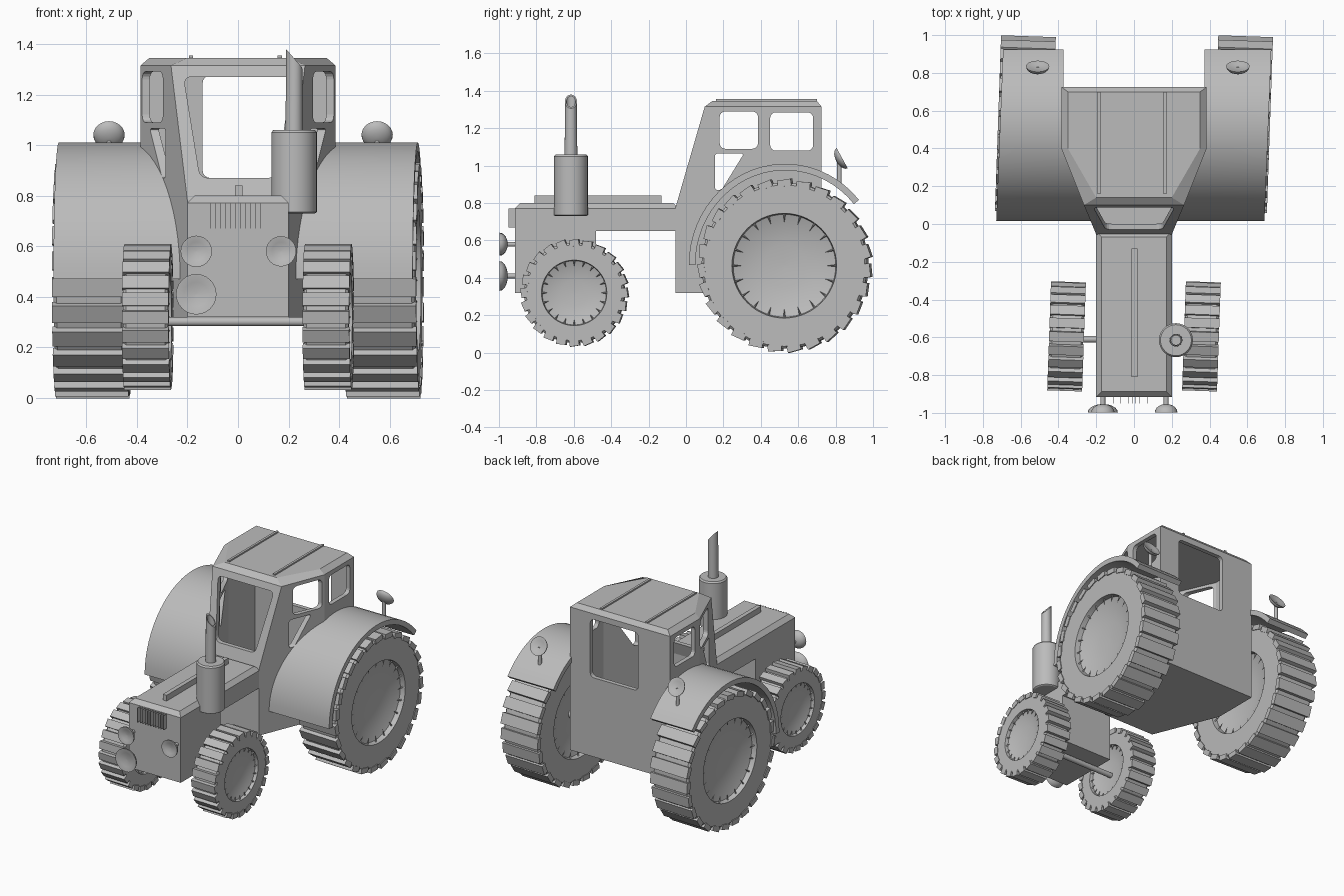
import bpy, bmesh
from math import sin, cos, pi, radians
from mathutils import Matrix, Vector

old = bpy.data.objects.get("Cube")
if old:
    bpy.data.objects.remove(old)

grey = bpy.data.materials.new("plain_grey")
grey.use_nodes = True
grey.diffuse_color = (0.5, 0.5, 0.5, 1)
grey.node_tree.nodes["Principled BSDF"].inputs["Base Color"].default_value = (0.5, 0.5, 0.5, 1)

T = Matrix.Translation
R = Matrix.Rotation


def finish(name, bm, M=Matrix(), smooth=True):
    bmesh.ops.recalc_face_normals(bm, faces=bm.faces)
    bm.transform(M)
    mesh = bpy.data.meshes.new(name)
    bm.to_mesh(mesh)
    bm.free()
    mesh.materials.append(grey)
    ob = bpy.data.objects.new(name, mesh)
    bpy.context.collection.objects.link(ob)
    if smooth:
        bpy.ops.object.select_all(action='DESELECT')
        ob.select_set(True)
        bpy.context.view_layer.objects.active = ob
        bpy.ops.object.shade_smooth_by_angle(angle=radians(30))
    return ob


def loft_bm(rings):
    """Skin a list of equal-length point rings and cap both ends."""
    bm = bmesh.new()
    vs = [[bm.verts.new(p) for p in ring] for ring in rings]
    n = len(vs[0])
    for a, b in zip(vs, vs[1:]):
        for i in range(n):
            j = (i + 1) % n
            bm.faces.new((a[i], a[j], b[j], b[i]))
    bm.faces.new(vs[0])
    bm.faces.new(vs[-1])
    return bm


def lathe(name, profile, M=Matrix(), n=32):
    """Turn (radius, height) points around local z."""
    rings = [[(r * cos(2 * pi * i / n), r * sin(2 * pi * i / n), h) for i in range(n)]
             for r, h in profile]
    return finish(name, loft_bm(rings), M)


def prism_bm(pts, axis, lo, hi, rounding=0):
    """Extrude a 2D outline along x or y, optionally rounding its corners."""
    def place(p, t):
        return (t, p[0], p[1]) if axis == 'x' else (p[0], t, p[1])
    bm = loft_bm([[place(p, t) for p in pts] for t in (lo, hi)])
    if rounding:
        k = 'xyz'.index(axis)
        edges = [e for e in bm.edges if abs(e.verts[0].co[k] - e.verts[1].co[k]) > 1e-4]
        bmesh.ops.bevel(bm, geom=edges, offset=rounding, segments=4, affect='EDGES', profile=0.5)
    return bm


def box(name, lo, hi):
    pts = [(lo[1], lo[2]), (hi[1], lo[2]), (hi[1], hi[2]), (lo[1], hi[2])]
    return finish(name, prism_bm(pts, 'x', lo[0], hi[0]), smooth=False)


def cut(ob, cutter):
    cutter.hide_render = True
    mod = ob.modifiers.new("cut", 'BOOLEAN')
    mod.operation, mod.solver, mod.object = 'DIFFERENCE', 'EXACT', cutter
    bpy.context.view_layer.objects.active = ob
    bpy.ops.object.modifier_apply(modifier=mod.name)
    bpy.data.objects.remove(cutter)


def rod(name, a, b, r):
    a, b = Vector(a), Vector(b)
    d = b - a
    M = T(a) @ d.to_track_quat('Z', 'Y').to_matrix().to_4x4()
    return lathe(name, [(r, 0), (r, d.length)], M, 16)


# Hood: stepped side outline with chamfered top edges
hood = prism_bm([(-.915, .32), (-.48, .32), (-.48, .65), (-.04, .65), (-.04, .8), (-.915, .8)],
                'x', -.2, .2)
top = [e for e in hood.edges if all(v.co.z > .79 for v in e.verts)]
bmesh.ops.bevel(hood, geom=top, offset=.028, segments=1, affect='EDGES')
finish("hood", hood, smooth=False)
box("hood_ridge", (-.012, -.81, .79), (.018, -.13, .84))

# Grille: thin upright slats
for i in range(11):
    x = -.11 + i * .02
    box("grille_slat", (x - .001, -.95, .67), (x + .001, -.91, .77))


# Cab shell: tapered plan, sloping windscreen, chamfered roof
def plan(z, front, side, back, mid=.4):
    half = [front, (side, mid), (side, back)]
    return [(x, y, z) for x, y in half] + [(-x, y, z) for x, y in reversed(half)]


cab = finish("cab", loft_bm([
    plan(.32, (.2, -.055), .385, .725), plan(.78, (.2, -.055), .385, .725),
    plan(1.315, (.265, .1), .385, .725), plan(1.345, (.2, .14), .35, .7)]), smooth=False)
cut(cab, finish("cab_hollow", loft_bm([
    plan(.36, (.172, -.025), .355, .695), plan(.78, (.172, -.025), .355, .695),
    plan(1.31, (.235, .13), .355, .695)]), smooth=False))

windows = [
    ('x', -.6, .6, [(.18, 1.09), (.385, 1.09), (.385, 1.29), (.18, 1.29)]),
    ('x', -.6, .6, [(.45, 1.08), (.68, 1.08), (.68, 1.285), (.45, 1.285)]),
    ('x', -.6, .6, [(.155, .87), (.19, .87), (.31, 1.065), (.155, 1.065)]),
    ('y', -.2, .3, [(-.15, .87), (.15, .87), (.215, 1.27), (-.215, 1.27)]),
    ('y', .6, .9, [(-.14, .87), (.23, .87), (.23, 1.275), (-.14, 1.275)]),
]
for axis, lo, hi, pts in windows:
    cut(cab, finish("window_cutter", prism_bm(pts, axis, lo, hi, .015 if pts[1][0] == .19 else .03),
                    smooth=False))
for x in (-.185, .165):
    box("roof_strip", (x - .008, .16, 1.335), (x + .008, .7, 1.355))


# Fenders: curved sheets whose inner edge follows the cab wall
def fender(s):
    rings = []
    for i in range(25):
        a = radians(180 - 140 * i / 24)
        ring = []
        for outer, drop in ((0, 0), (1, 0), (1, .035), (0, .035)):
            y = .53 + (.515 - drop) * cos(a)
            z = .47 + (.54 - drop) * sin(a)
            inner = min(.385, .2 + (y + .055) * .406) - .012
            x = s * .71 + .04 * (y - .5) if outer else s * inner
            ring.append((x, y, z))
        rings.append(ring)
    finish("fender", loft_bm(rings))


# Wheels: turned tyre with dished hub, tilted lugs and rim teeth
def wheel(name, pos, rad, rim, width, lugs):
    M = T(pos) @ R(radians(-2), 4, 'Z')
    h = width * .48
    body = rad - .022
    side = [(.01, h * .45), (rim * .4, h * .48), (rim * .75, h * .58), (rim * .98, h * .75),
            (rim, h), (body - .012, h), (body, h - .012)]
    profile = side + [(r, -x) for r, x in reversed(side)]
    lathe(name + "_tyre", profile, M @ R(pi / 2, 4, 'Y'), 56)
    bm = bmesh.new()
    pitch = 2 * pi * rad / lugs
    for i in range(lugs):
        bmesh.ops.create_cube(bm, size=1, matrix=R(2 * pi * i / lugs, 4, 'X') @ T((0, 0, rad - .0225))
                              @ R(radians(9), 4, 'X') @ Matrix.Diagonal((width, pitch * .68, .035, 1)))
    finish(name + "_lugs", bm, M, smooth=False)
    bm = bmesh.new()
    for i in range(20):
        for s in (-1, 1):
            bmesh.ops.create_cone(bm, segments=4, radius1=.007, radius2=0, depth=rim * .18,
                                  matrix=R(2 * pi * i / 20, 4, 'X')
                                  @ T((s * h * .85, 0, rim * .91)) @ R(pi, 4, 'X'))
    finish(name + "_rim_teeth", bm, M, smooth=False)


# Lamps: domed shell with a sunken lens, face along the given direction
def lamp(name, pos, face, r, depth):
    M = T(pos) @ Vector(face).to_track_quat('Z', 'Y').to_matrix().to_4x4()
    dome = [(r * sin(a), -depth * cos(a)) for a in (radians(5 + 17 * i) for i in range(6))]
    lathe(name, dome + [(r * .93, 0), (r * .6, -depth * .2), (.004, -depth * .3)], M, 24)


for s in (-1, 1):
    fender(s)
    wheel("rear_wheel", (s * .575, .53, .465), .465, .28, .29, 27)
    wheel("front_wheel", (s * .357, -.595, .32), .29, .175, .185, 24)
    x = .02 + s * .53
    lamp("rear_lamp", (x, .835, 1.04), (0, .88, .48), .062, .035)
    rod("rear_lamp_stem", (x, .82, .9), (x, .82, 1.03), .012)
rod("front_axle", (-.34, -.61, .302), (.34, -.61, .302), .018)
rod("rear_axle", (-.52, .53, .465), (.52, .53, .465), .03)

for x, z, r in ((-.165, .58, .062), (.17, .58, .06), (-.165, .41, .08)):
    lamp("headlight", (x, -.998, z), (0, -1, 0), r, .045)
    rod("headlight_stem", (x, -.96, z), (x, -.9, z), .013)

# Exhaust: muffler drum and a hollow pipe with a slanted mouth
E = T((.222, -.615, 0))
lathe("muffler", [(.082, .73), (.09, .735), (.09, 1.05), (.082, 1.06)], E)


def pipe_ring(r, z, slant):
    return [(r * cos(a), r * sin(a), z - slant * r * cos(a))
            for a in (2 * pi * i / 24 for i in range(24))]


finish("exhaust_pipe", loft_bm([pipe_ring(.034, 1.04, 0), pipe_ring(.032, 1.343, 1.15),
                                pipe_ring(.025, 1.343, 1.15), pipe_ring(.025, 1.2, 0)]), E)
